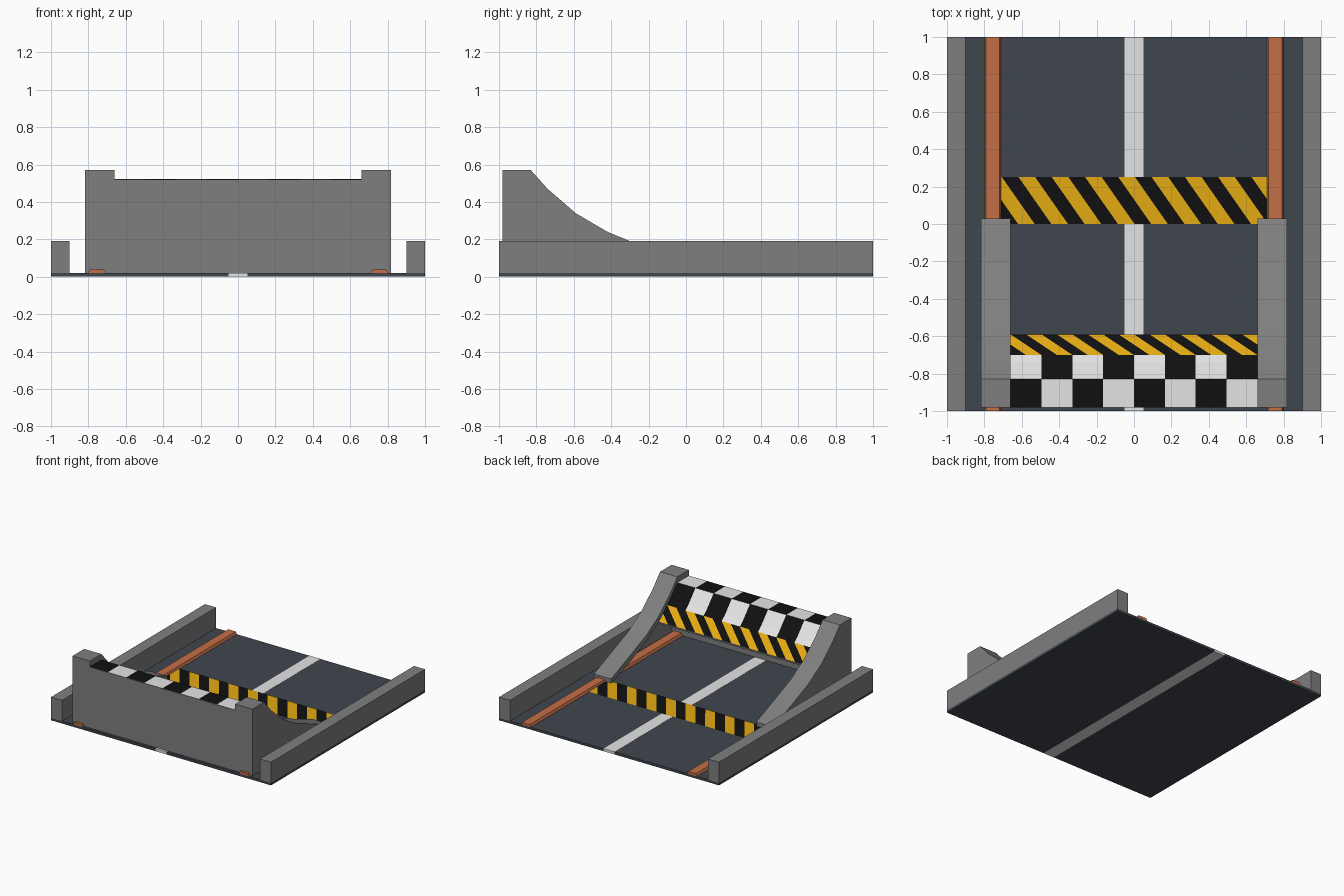
import bpy, bmesh, math
from mathutils import Vector

if "Cube" in bpy.data.objects:
    bpy.data.objects.remove(bpy.data.objects["Cube"])


def material(name, rgb):
    m = bpy.data.materials.new(name)
    lin = [(c / 255 / 12.92) if c < 11 else ((c / 255 + 0.055) / 1.055) ** 2.4 for c in rgb]
    m.diffuse_color = (*lin, 1)
    m.use_nodes = True
    m.node_tree.nodes["Principled BSDF"].inputs["Base Color"].default_value = m.diffuse_color
    return m


SLATE = material("slate road", (64, 70, 78))
WHITE = material("white paint", (228, 228, 228))
GREY = material("grey concrete", (127, 127, 127))
ORANGE = material("orange rail", (196, 110, 70))
YELLOW = material("yellow paint", (228, 170, 20))
BLACK = material("black paint", (16, 16, 16))


def finish(name, bm, mats):
    me = bpy.data.meshes.new(name)
    bm.to_mesh(me)
    bm.free()
    ob = bpy.data.objects.new(name, me)
    bpy.context.collection.objects.link(ob)
    for m in mats:
        me.materials.append(m)
    return ob


def prism(name, pts, axis, lo, hi, mat):
    """Extrude a closed profile along x (points are y,z) or along y (points are x,z)."""
    bm = bmesh.new()
    def at(p, t):
        return (t, p[0], p[1]) if axis == 'x' else (p[0], t, p[1])
    vs = [bm.verts.new(at(p, lo)) for p in pts]
    f = bm.faces.new(vs)
    r = bmesh.ops.extrude_face_region(bm, geom=[f])
    moved = [v for v in r['geom'] if isinstance(v, bmesh.types.BMVert)]
    d = (hi - lo, 0, 0) if axis == 'x' else (0, hi - lo, 0)
    bmesh.ops.translate(bm, verts=moved, vec=d)
    bmesh.ops.recalc_face_normals(bm, faces=bm.faces[:])
    return finish(name, bm, [mat])


def box(name, x0, x1, y0, y1, z0, z1, mat):
    return prism(name, [(x0, z0), (x1, z0), (x1, z1), (x0, z1)], 'y', y0, y1, mat)


def painted_sheet(name, prof, half, slope, step, start, mats, rule=None):
    """Thin sheet following a y,z profile, cut by lines x + slope*y and painted in turn."""
    bm = bmesh.new()
    rows = [[bm.verts.new((x, y, z)) for x in (-half, half)] for y, z in prof]
    for a, b in zip(rows, rows[1:]):
        bm.faces.new((a[0], a[1], b[1], b[0]))
    for k in range(-30, 31):
        geom = bm.verts[:] + bm.edges[:] + bm.faces[:]
        bmesh.ops.bisect_plane(bm, geom=geom, plane_co=Vector((start + k * step, 0, 0)),
                               plane_no=Vector((1, slope, 0)).normalized())
    for f in bm.faces:
        c = f.calc_center_median()
        k = math.floor((c.x + slope * c.y - start) / step)
        if rule:
            k += rule(c)
        f.material_index = k % 2
        if f.normal.z < 0:
            f.normal_flip()
    bm.normal_update()
    for f in bm.faces:
        if f.normal.z < 0:
            f.normal_flip()
    return finish(name, bm, mats)


# road bed with a centre line running right through it
box("road_left", -1, -0.05, -1, 1, 0, 0.02, SLATE)
box("road_right", 0.05, 1, -1, 1, 0, 0.02, SLATE)
box("centre_line", -0.05, 0.05, -1, 1, 0, 0.021, WHITE)

# curve of the ramp's side frames, and of the short deck between them
curve = [(-0.98, 0.57), (-0.83, 0.57), (-0.74, 0.47), (-0.59, 0.34),
         (-0.42, 0.24), (-0.2, 0.15), (0.03, 0.06)]
frame_strip = curve + [(y, max(z - 0.05, 0.02)) for y, z in reversed(curve)]
frame_side = curve + [(0.03, 0.02), (-0.98, 0.02)]
deck = [(-0.98, 0.52), (-0.83, 0.52), (-0.74, 0.42), (-0.70, 0.385), (-0.59, 0.29)]

for s, side in ((-1, "left"), (1, "right")):
    # kerb wall and bevelled rail
    box("kerb_wall_" + side, s * 0.9, s * 1.0, -1, 1, 0.02, 0.19, GREY)
    prism("rail_" + side, [(s * 0.71, 0.02), (s * 0.80, 0.02), (s * 0.79, 0.04), (s * 0.72, 0.04)],
          'y', -1, 1, ORANGE)
    # ramp frame: curved cap with an outer side plate, open inside
    prism("ramp_cap_" + side, frame_strip, 'x', s * 0.66, s * 0.815, GREY)
    prism("ramp_side_" + side, frame_side, 'x', s * 0.805, s * 0.817, GREY)

# ramp front wall and deck slab
box("ramp_front_wall", -0.81, 0.81, -0.98, -0.97, 0.02, 0.52, GREY)
prism("ramp_deck", deck + [(y, z - 0.012) for y, z in reversed(deck)], 'x', -0.66, 0.66, GREY)

# chequered part of the deck
painted_sheet("deck_checker", [(y, z + 0.003) for y, z in deck[:4]], 0.66, 0, 0.165, -0.66,
              [BLACK, WHITE], lambda c: 1 if c.y > -0.83 else 0)
# hazard stripes on the deck edge and on the road
painted_sheet("deck_stripes", [(y, z + 0.003) for y, z in deck[3:]], 0.66, 1.5, 0.0825, -0.66 - 1.05,
              [BLACK, YELLOW])
painted_sheet("road_stripes", [(0.0, 0.025), (0.25, 0.025)], 0.71, 0.7, 0.089, -0.71 + 0.09,
              [YELLOW, BLACK])
